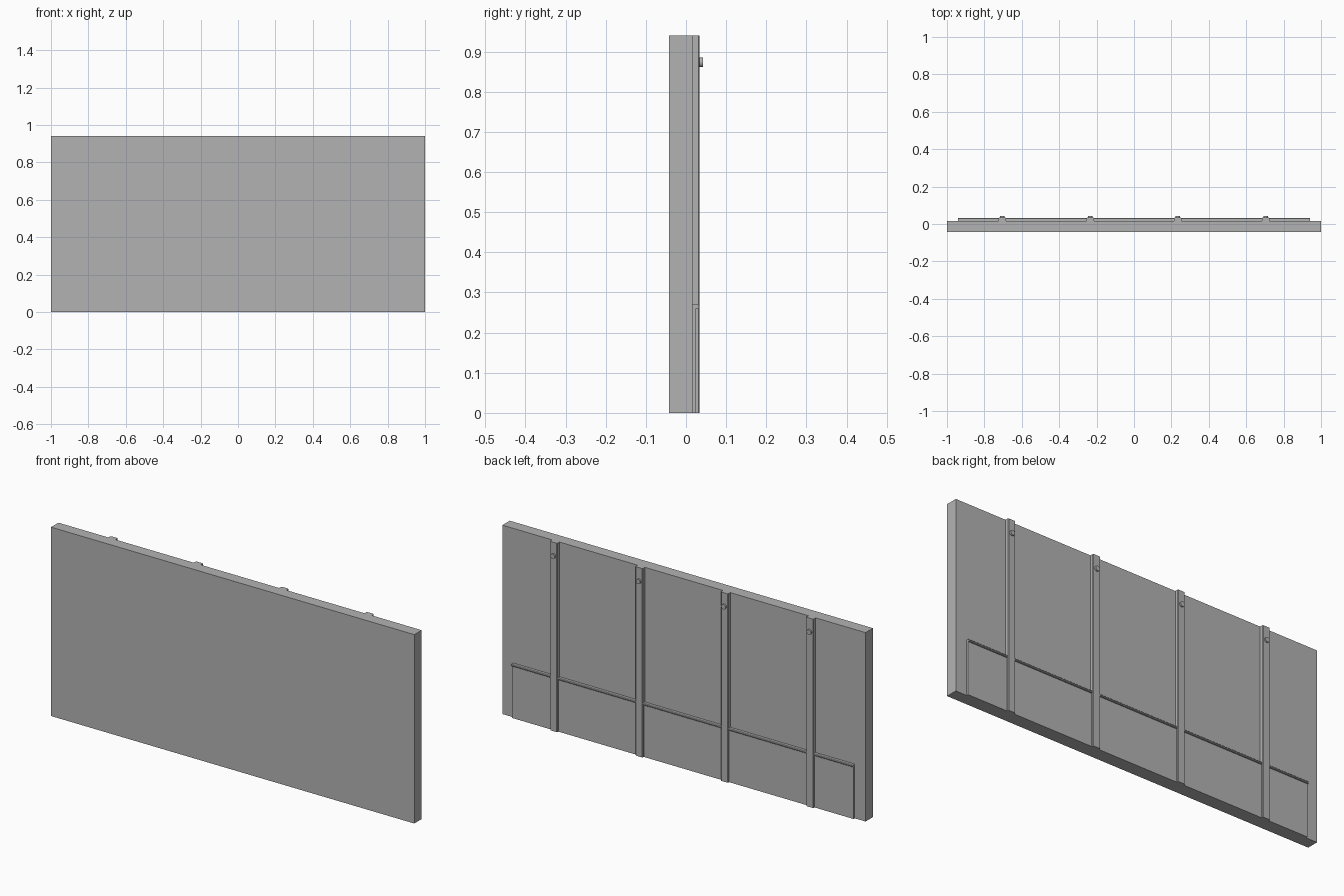
import bpy, bmesh, math
from mathutils import Matrix

if "Cube" in bpy.data.objects:
    bpy.data.objects.remove(bpy.data.objects["Cube"])

grey = bpy.data.materials.new("plain_grey")
grey.diffuse_color = (0.45, 0.45, 0.45, 1)
grey.use_nodes = True
grey.node_tree.nodes["Principled BSDF"].inputs["Base Color"].default_value = grey.diffuse_color


def finish(name, bm):
    bmesh.ops.recalc_face_normals(bm, faces=bm.faces)
    mesh = bpy.data.meshes.new(name)
    bm.to_mesh(mesh)
    bm.free()
    mesh.materials.append(grey)
    obj = bpy.data.objects.new(name, mesh)
    bpy.context.collection.objects.link(obj)
    return obj


def prism(name, profile, axis, start, end):
    """Extrude a 2D profile along x (profile is y, z) or z (profile is x, y)."""
    bm = bmesh.new()
    place = (lambda a, b, t: (t, a, b)) if axis == "x" else (lambda a, b, t: (a, b, t))
    face = bm.faces.new([bm.verts.new(place(a, b, start)) for a, b in profile])
    top = bmesh.ops.extrude_face_region(bm, geom=[face])["geom"]
    shift = place(0, 0, end - start)
    bmesh.ops.translate(bm, vec=shift, verts=[v for v in top if isinstance(v, bmesh.types.BMVert)])
    return finish(name, bm)


def rect(a0, a1, b0, b1):
    return [(a0, b0), (a1, b0), (a1, b1), (a0, b1)]


BACK = 0.016      # rear surface of the main panel
HEIGHT = 0.94

# Main panel
prism("main_panel", rect(-0.042, BACK, 0, HEIGHT), "x", -1, 1)

# Low board on the rear with an overhanging rounded cap rail
prism("lower_board", rect(BACK, 0.025, 0, 0.262), "x", -0.94, 0.94)
prism("cap_rail", [(BACK, 0.26), (0.030, 0.26), (0.032, 0.262), (0.032, 0.267),
                   (0.029, 0.27), (BACK, 0.27)], "x", -0.94, 0.94)

# Four upright battens with chamfered rear edges, each with a round peg
for i, x in enumerate((-0.705, -0.235, 0.235, 0.705), 1):
    w, c, out = 0.02, 0.003, 0.034
    prism(f"batten_{i}", [(x - w, BACK), (x + w, BACK), (x + w, out - c), (x + w - c, out),
                          (x - w + c, out), (x - w, out - c)], "z", 0, HEIGHT)
    bm = bmesh.new()
    bmesh.ops.create_cone(bm, cap_ends=True, segments=24, radius1=0.012, radius2=0.012, depth=0.010,
                          matrix=Matrix.Translation((x, 0.037, 0.873)) @ Matrix.Rotation(math.pi / 2, 4, "X"))
    peg = finish(f"peg_{i}", bm)
    bpy.ops.object.select_all(action="DESELECT")
    peg.select_set(True)
    bpy.context.view_layer.objects.active = peg
    bpy.ops.object.shade_smooth_by_angle(angle=math.radians(35))
